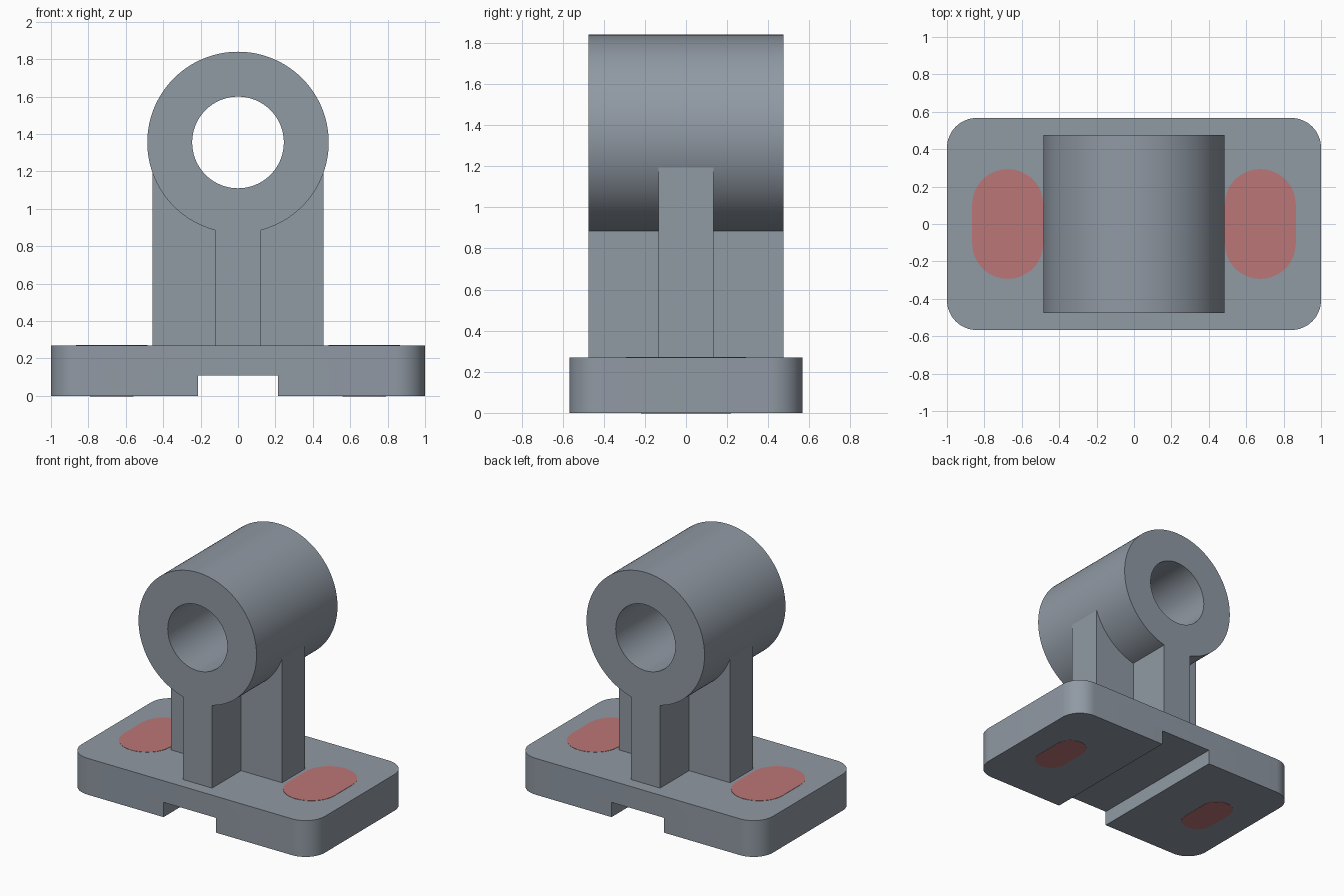
import bpy, bmesh, math
from mathutils import Matrix

if "Cube" in bpy.data.objects:
    bpy.data.objects.remove(bpy.data.objects["Cube"])

TOP = 0.27                      # top of the base plate
CZ, R, BORE = 1.355, 0.485, 0.245  # bearing axis height and radii


def material(name, color):
    m = bpy.data.materials.new(name)
    m.diffuse_color = (*color, 1)
    m.use_nodes = True
    m.node_tree.nodes["Principled BSDF"].inputs["Base Color"].default_value = m.diffuse_color
    return m


steel = material("grey_steel", (0.28, 0.32, 0.37))
red = material("slot_red", (0.50, 0.18, 0.18))

# Stands a flat (x, z) profile upright, extruding along y
UPRIGHT = Matrix.Rotation(math.pi / 2, 4, 'X')


def prism(name, outline, low, high, mat, turn=Matrix()):
    """Extrude a closed 2D outline from low to high."""
    bm = bmesh.new()
    face = bm.faces.new([bm.verts.new((x, y, low)) for x, y in outline])
    ext = bmesh.ops.extrude_face_region(bm, geom=[face])
    for v in ext['geom']:
        if isinstance(v, bmesh.types.BMVert):
            v.co.z = high
    bmesh.ops.recalc_face_normals(bm, faces=bm.faces)
    bm.transform(turn)
    mesh = bpy.data.meshes.new(name)
    bm.to_mesh(mesh)
    bm.free()
    mesh.materials.append(mat)
    obj = bpy.data.objects.new(name, mesh)
    bpy.context.collection.objects.link(obj)
    return obj


def arc(cx, cy, r, a0, a1, n):
    return [(cx + r * math.cos(a0 + (a1 - a0) * i / n),
             cy + r * math.sin(a0 + (a1 - a0) * i / n)) for i in range(n + 1)]


def rounded(hx, hy, r, cx=0, n=16):
    """Rectangle outline with rounded corners."""
    pts = []
    for k, (sx, sy) in enumerate([(1, 1), (-1, 1), (-1, -1), (1, -1)]):
        a = k * math.pi / 2
        pts += arc(cx + sx * (hx - r), sy * (hy - r), r, a, a + math.pi / 2, n)
    return pts


def cut(obj, cutter):
    mod = obj.modifiers.new("cut", 'BOOLEAN')
    mod.object, mod.operation, mod.solver = cutter, 'DIFFERENCE', 'EXACT'
    bpy.context.view_layer.objects.active = obj
    bpy.ops.object.modifier_apply(modifier=mod.name)
    bpy.data.objects.remove(cutter)


def smooth(obj):
    bpy.ops.object.select_all(action='DESELECT')
    obj.select_set(True)
    bpy.context.view_layer.objects.active = obj
    bpy.ops.object.shade_smooth_by_angle(angle=math.radians(30))


# Base plate with a channel underneath
plate = prism("base_plate", rounded(1.0, 0.567, 0.16), 0, TOP, steel)
channel = prism("channel_cutter", [(-0.215, -0.1), (0.215, -0.1), (0.215, 0.11), (-0.215, 0.11)],
                -1, 1, steel, UPRIGHT)
cut(plate, channel)
smooth(plate)

# Bearing housing and its full-depth pedestal, one keyhole profile with a bore
a = math.asin(0.12 / R)
keyhole = arc(0, CZ, R, -math.pi / 2 + a, 1.5 * math.pi - a, 128)
keyhole += [(-0.12, TOP), (0.12, TOP)]
housing = prism("bearing_housing", keyhole, -0.475, 0.475, steel, UPRIGHT)
bore = prism("bore_cutter", arc(0, CZ, BORE, 0, 2 * math.pi, 96)[:-1], -1, 1, steel, UPRIGHT)
cut(housing, bore)
smooth(housing)

# Side webs, ending just inside the housing wall
for s, side in ((-1, "left"), (1, "right")):
    b = math.acos(0.457 / 0.48)
    curve = [(s * x, z) for x, z in arc(0, CZ, 0.48, -b, -math.pi / 2 + 0.2, 24)]
    prism(side + "_web", [(s * 0.09, TOP), (s * 0.457, TOP)] + curve, -0.135, 0.135, steel, UPRIGHT)

# Mounting slots: wide on top, narrow underneath
for s, side in ((-1, "left"), (1, "right")):
    cx = s * 0.675
    prism(side + "_slot_top", rounded(0.19, 0.293, 0.19, cx), TOP - 0.002, TOP + 0.002, red)
    prism(side + "_slot_bottom", rounded(0.115, 0.218, 0.115, cx), -0.002, 0.002, red)
